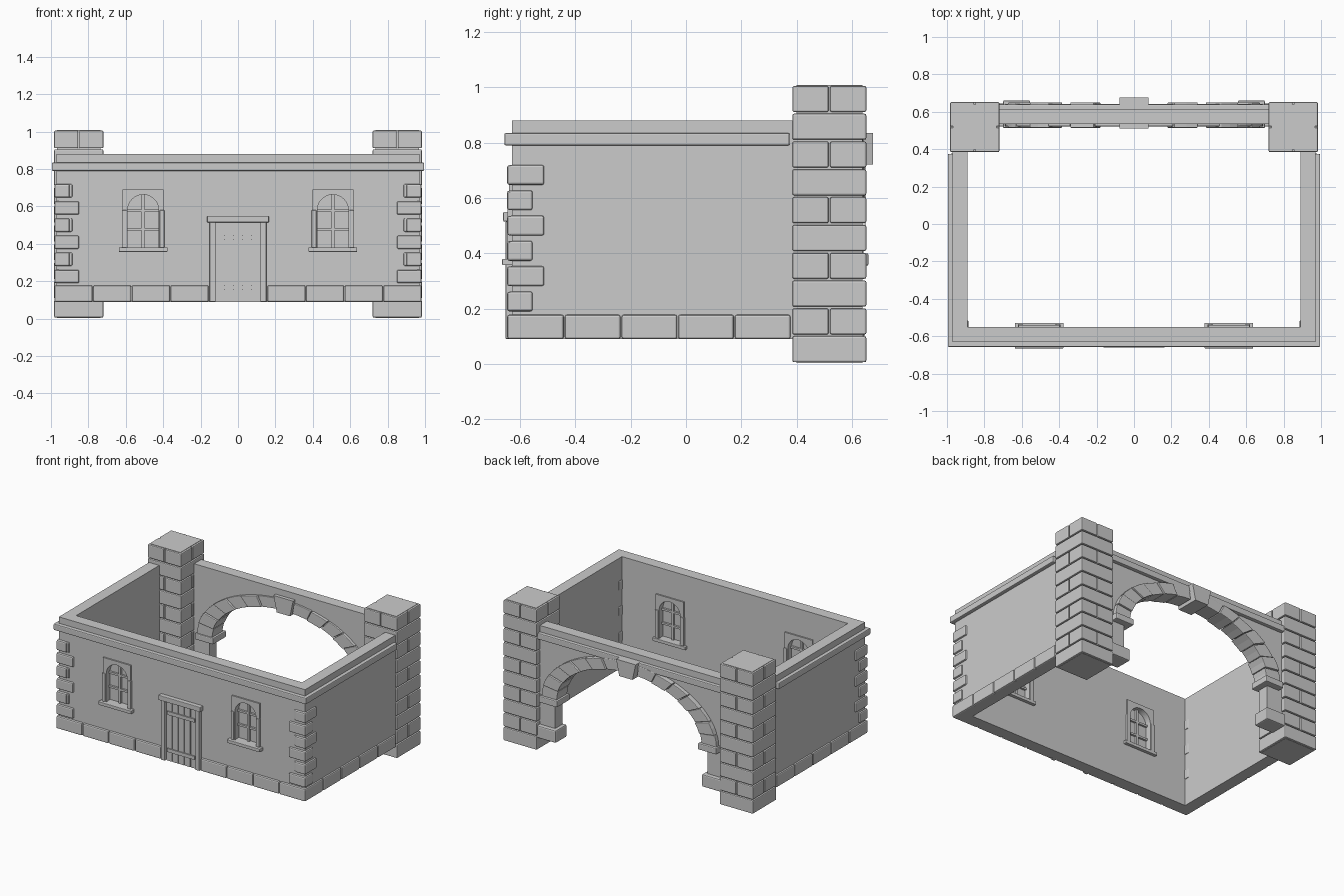
import bpy, bmesh
from math import cos, sin, pi

cube = bpy.data.objects.get("Cube")
if cube:
    bpy.data.objects.remove(cube)

stone = bpy.data.materials.new("grey_stone")
stone.use_nodes = True
GREY = (0.6, 0.6, 0.6, 1)
stone.diffuse_color = GREY
stone.node_tree.nodes["Principled BSDF"].inputs["Base Color"].default_value = GREY


def prism(bm, pts, y0, y1):
    """Extrude an x-z outline from y0 to y1."""
    front = [bm.verts.new((x, y0, z)) for x, z in pts]
    back = [bm.verts.new((x, y1, z)) for x, z in pts]
    bm.faces.new(front)
    bm.faces.new(back[::-1])
    for i in range(len(pts)):
        j = (i + 1) % len(pts)
        bm.faces.new((front[j], front[i], back[i], back[j]))


def box(bm, x0, x1, y0, y1, z0, z1):
    prism(bm, [(x0, z0), (x1, z0), (x1, z1), (x0, z1)], y0, y1)


def finish(name, bm, bevel=0.0):
    bmesh.ops.recalc_face_normals(bm, faces=bm.faces)
    mesh = bpy.data.meshes.new(name)
    bm.to_mesh(mesh)
    bm.free()
    mesh.materials.append(stone)
    ob = bpy.data.objects.new(name, mesh)
    bpy.context.scene.collection.objects.link(ob)
    if bevel:
        mod = ob.modifiers.new("worn_edges", "BEVEL")
        mod.width, mod.segments = bevel, 2
    return ob


def notched(x0, x1, z0, z1, centres, rx, rz, spring, n=24):
    """Panel outline with arched notches rising from its bottom edge."""
    pts = [(x0, z1), (x0, z0)]
    for c in centres:
        pts.append((c - rx, z0))
        pts += [(c - rx * cos(pi * i / n), spring + rz * sin(pi * i / n)) for i in range(n + 1)]
        pts.append((c + rx, z0))
    return pts + [(x1, z0), (x1, z1)]


BASE, TOP = 0.09, 0.88
FRONT, INNER = -0.63, -0.55
WINDOWS = (-0.507, 0.507)
SILL = 0.38

# Front wall with arched window openings
bm = bmesh.new()
box(bm, -0.97, 0.97, FRONT, INNER, BASE, SILL)
prism(bm, notched(-0.97, 0.97, SILL, TOP, WINDOWS, 0.085, 0.085, 0.58), FRONT, INNER)
finish("front_wall", bm)

# Side walls
for side, s in (("left", 1), ("right", -1)):
    bm = bmesh.new()
    box(bm, *sorted((s * 0.89, s * 0.97)), INNER, 0.4, BASE, TOP)
    finish(side + "_wall", bm)

# Rear wall pierced by a wide arch
bm = bmesh.new()
prism(bm, notched(-0.75, 0.75, BASE, TOP, [0], 0.6, 0.37, 0.39, 40), 0.535, 0.615)
finish("rear_arch_wall", bm)

# Cornice bands
bm = bmesh.new()
box(bm, -0.995, 0.995, -0.657, -0.62, 0.79, 0.835)
for s in (-1, 1):
    box(bm, *sorted((s * 0.96, s * 0.995)), -0.64, 0.375, 0.79, 0.835)
box(bm, -0.73, 0.73, 0.605, 0.64, 0.79, 0.835)
finish("cornice", bm, 0.006)

# Base course blocks along front and sides
bm = bmesh.new()
for s in (-1, 1):
    for i in range(4):
        a = 0.155 + i * 0.207
        box(bm, *sorted((s * (a + 0.002), s * (a + 0.205))), -0.647, -0.6, BASE, 0.178)
    for i in range(5):
        a = -0.645 + i * 0.205
        box(bm, *sorted((s * 0.94, s * 0.982)), a + 0.002, a + 0.203, BASE, 0.178)
    box(bm, *sorted((s * 0.575, s * 0.735)), 0.52, 0.645, BASE, 0.178)
finish("base_course", bm, 0.008)

# Corner quoins, long and short alternately
bm = bmesh.new()
for s in (-1, 1):
    for i in range(6):
        z = 0.19 + i * 0.0915
        x_in, y_in = (0.85, -0.555) if i % 2 == 0 else (0.9, -0.513)
        if i % 2:
            # tall leg shows slightly inside the wall
            box(bm, *sorted((s * 0.885, s * 0.982)), -0.64, y_in, z, z + 0.072)
        else:
            box(bm, *sorted((s * 0.95, s * 0.982)), -0.64, y_in, z, z + 0.072)
        box(bm, *sorted((s * x_in, s * 0.98)), -0.647, -0.6, z, z + 0.071)
finish("corner_quoins", bm, 0.008)

# Windows: frames and sills on both wall faces, pane and glazing bars
for side, c in zip(("right", "left"), WINDOWS):
    frame, trim, pane = bmesh.new(), bmesh.new(), bmesh.new()
    outline = notched(c - 0.11, c + 0.11, SILL, 0.69, [c], 0.083, 0.083, 0.58)
    for y0, y1, proud, ledge in ((FRONT, -0.62, -0.01, -0.035), (INNER, -0.56, 0.01, 0.022)):
        prism(frame, outline, *sorted((y0 + proud, y1)))
        box(trim, c - 0.13, c + 0.13, *sorted((y0 + ledge, y1)), 0.357, SILL)
        for s in (-1, 1):
            box(trim, *sorted((c + s * 0.088, c + s * 0.113)),
                *sorted((y0 + proud * 1.6, y1)), SILL, 0.58)
    box(pane, c - 0.09, c + 0.09, -0.594, -0.586, SILL - 0.01, 0.675)
    box(pane, c - 0.008, c + 0.008, -0.61, -0.57, SILL, 0.665)
    for z in (0.47, 0.57):
        box(pane, c - 0.085, c + 0.085, -0.608, -0.572, z, z + 0.014)
    finish(side + "_window_frame", frame)
    finish(side + "_window_trim", trim, 0.003)
    finish(side + "_window_panes", pane)

# Plank door with battens, jambs and lintel
bm = bmesh.new()
for i in range(5):
    x = -0.12 + i * 0.048
    box(bm, x + 0.003, x + 0.045, -0.637, -0.62, BASE, 0.515)
for z in (0.155, 0.42):
    box(bm, -0.108, 0.108, -0.645, -0.63, z, z + 0.025)
finish("door_planks", bm)
bm = bmesh.new()
for s in (-1, 1):
    box(bm, *sorted((s * 0.12, s * 0.152)), -0.653, -0.62, BASE, 0.515)
box(bm, -0.165, 0.165, -0.661, -0.62, 0.515, 0.55)
finish("door_surround", bm, 0.004)

# Arch ring, imposts and keystone
bm = bmesh.new()
COUNT = 15
for i in range(COUNT):
    if i == COUNT // 2:
        continue
    gap = 0.004
    a0, a1 = pi * i / COUNT + gap, pi * (i + 1) / COUNT - gap
    ring = [(0.57 * cos(a), 0.39 + 0.35 * sin(a)) for a in (a0, (a0 + a1) / 2, a1)]
    ring += [(0.69 * cos(a), 0.39 + 0.425 * sin(a)) for a in (a1, (a0 + a1) / 2, a0)]
    proud = 0.008 * (i % 2)
    prism(bm, ring, 0.522 - proud, 0.642 + proud)
finish("arch_stones", bm, 0.004)
bm = bmesh.new()
for s in (-1, 1):
    box(bm, *sorted((s * 0.555, s * 0.7)), 0.513, 0.66, 0.355, 0.4)
finish("arch_imposts", bm, 0.006)
bm = bmesh.new()
prism(bm, [(-0.052, 0.722), (0.052, 0.722), (0.077, 0.836), (-0.077, 0.836)], 0.51, 0.677)
finish("keystone", bm)

# Corner towers: solid core faced with ten courses of blocks
X0, X1, Y0, Y1 = 0.72, 0.983, 0.385, 0.652
for side, s in (("left", 1), ("right", -1)):
    bm = bmesh.new()
    box(bm, *sorted((s * (X0 + 0.014), s * (X1 - 0.014))), Y0 + 0.014, Y1 - 0.014, 0.004, 1.008)
    finish(side + "_tower_core", bm)
    bm = bmesh.new()
    for course in range(10):
        z0, z1 = 0.006 + course * 0.1006, 0.1 + course * 0.1006
        parts = 1 + course % 2
        for k in range(parts):
            xa = X0 + (X1 - X0) * k / parts + 0.003 * k
            xb = X0 + (X1 - X0) * (k + 1) / parts - 0.003 * (parts - 1 - k)
            ya = Y0 + (Y1 - Y0) * k / parts + 0.003 * k
            yb = Y0 + (Y1 - Y0) * (k + 1) / parts - 0.003 * (parts - 1 - k)
            for x in (X0, X1 - 0.03):
                box(bm, *sorted((s * x, s * (x + 0.03))), ya, yb, z0, z1)
            for y in (Y0, Y1 - 0.03):
                box(bm, *sorted((s * xa, s * xb)), y, y + 0.03, z0, z1)
    finish(side + "_tower_blocks", bm, 0.006)
